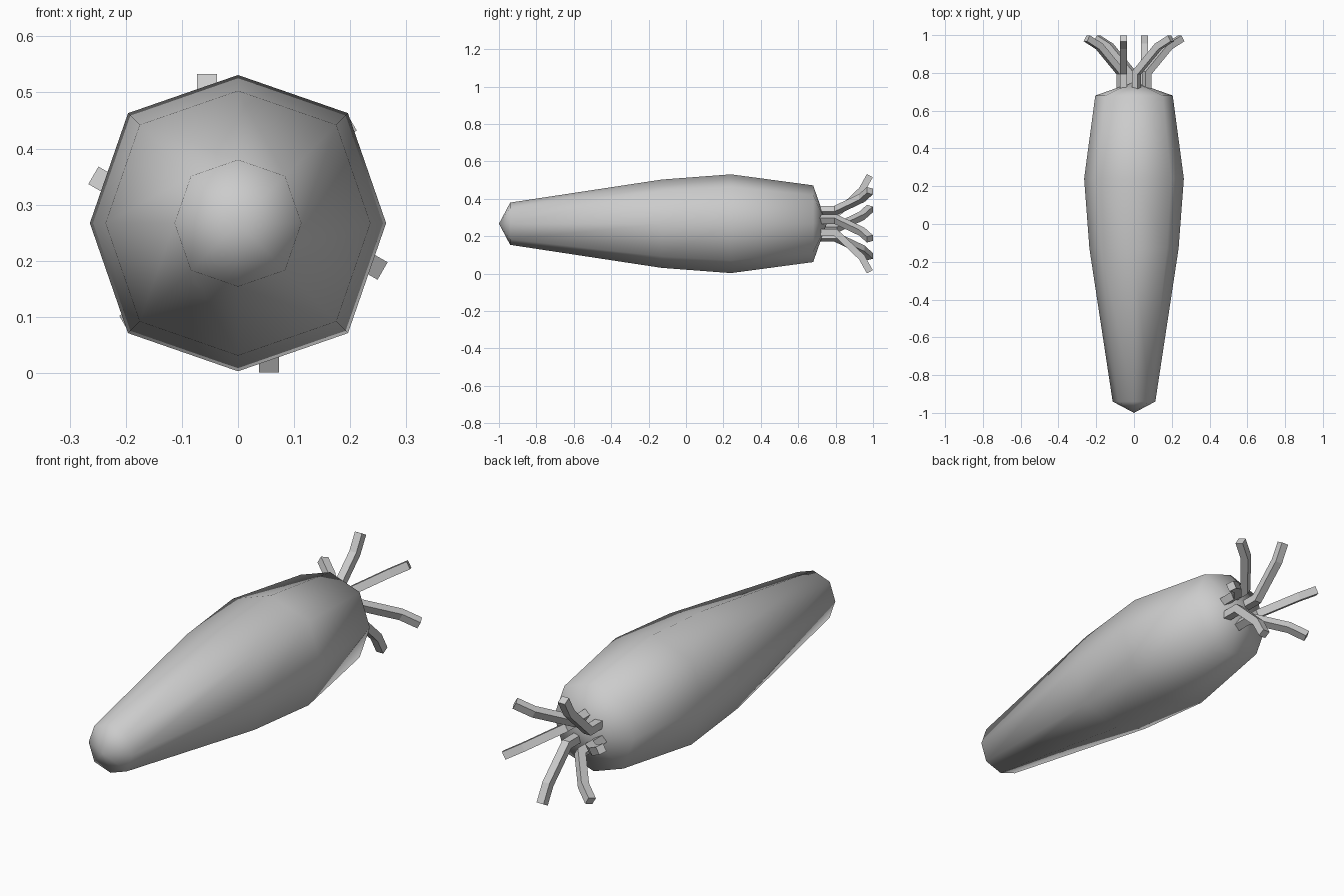
import bpy, bmesh, math
from mathutils import Vector

if "Cube" in bpy.data.objects:
    bpy.data.objects.remove(bpy.data.objects["Cube"])

CZ = 0.267  # height of the long axis


def loft(name, rings, start_tip=None, end_tip=None, smooth=False):
    """Skin a list of equal-sized point rings, closing ends with a tip or a face."""
    bm = bmesh.new()
    loops = [[bm.verts.new(p) for p in ring] for ring in rings]
    n = len(loops[0])
    for a, b in zip(loops, loops[1:]):
        for i in range(n):
            j = (i + 1) % n
            bm.faces.new((a[i], a[j], b[j], b[i]))
    for loop, tip in ((loops[0], start_tip), (loops[-1], end_tip)):
        if tip is None:
            bm.faces.new(loop)
        else:
            t = bm.verts.new(tip)
            for i in range(n):
                bm.faces.new((loop[i], loop[(i + 1) % n], t))
    bmesh.ops.recalc_face_normals(bm, faces=bm.faces)
    for f in bm.faces:
        f.smooth = smooth
    me = bpy.data.meshes.new(name)
    bm.to_mesh(me)
    bm.free()
    ob = bpy.data.objects.new(name, me)
    bpy.context.collection.objects.link(ob)
    return ob


# Root body: eight-sided, with slightly fuller diagonals
def octagon(y, r):
    pts = []
    for i in range(8):
        a = i * math.pi / 4
        k = r * (1.05 if i % 2 else 1.0)
        pts.append(Vector((k * math.cos(a), y, CZ + k * math.sin(a))))
    return pts


profile = [(-0.94, 0.113), (-0.13, 0.236), (0.24, 0.264), (0.68, 0.205)]
loft("root_body", [octagon(y, r) for y, r in profile],
     (0, -1, CZ), (0, 0.752, CZ), smooth=True)

# Leaf stems: square bars bending outwards, six around the crown
path = [(0.712, 0.047), (0.80, 0.047), (0.94, 0.18), (0.983, 0.257)]
HALF, OFFSET = 0.018, 0.055


def stem(name, angle):
    out = Vector((math.cos(angle), 0, math.sin(angle)))
    side = Vector((-math.sin(angle), 0, math.cos(angle)))
    pts = [Vector((0, y, CZ)) + out * r + side * OFFSET for y, r in path]
    dirs = [(b - a).normalized() for a, b in zip(pts, pts[1:])]
    rings = []
    for i, p in enumerate(pts):
        d0, d1 = dirs[max(i - 1, 0)], dirs[min(i, len(dirs) - 1)]
        t = (d0 + d1).normalized()
        n = t.cross(side) * (HALF / t.dot(d0))  # mitred bend
        s = side * HALF
        rings.append([p + n + s, p + n - s, p - n - s, p - n + s])
    loft(name, rings)


for k in range(6):
    stem(f"leaf_stem_{k + 1}", math.radians(90 + 60 * k))
